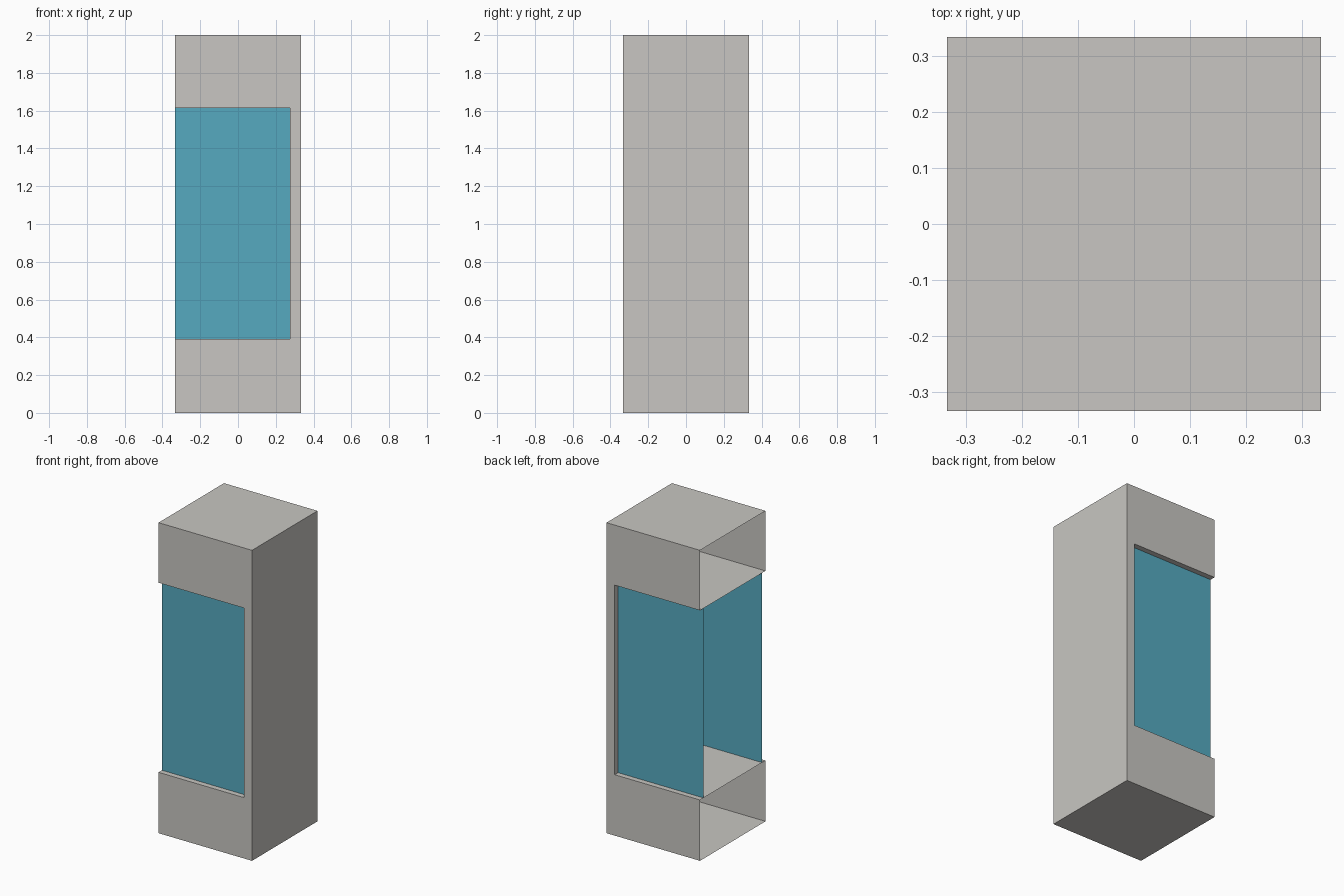
import bpy, bmesh

if "Cube" in bpy.data.objects:
    bpy.data.objects.remove(bpy.data.objects["Cube"])

H = 0.333                 # half width of the shell
TOP = 2.0
JAMB = 0.275              # closed side of the window opening
SILL, HEAD = 0.392, 1.613 # opening heights
RECESS = 0.035            # glass set-back


def material(name, rgb):
    m = bpy.data.materials.new(name)
    m.diffuse_color = (*rgb, 1.0)
    m.use_nodes = True
    m.node_tree.nodes["Principled BSDF"].inputs["Base Color"].default_value = m.diffuse_color
    return m


CONCRETE = material("warm_grey", (0.578, 0.565, 0.539))
GLASS = material("teal_glass", (0.093, 0.402, 0.527))


def sheet_object(name, quads, mat):
    """Join quads into one welded mesh of flat sheets."""
    bm = bmesh.new()
    for q in quads:
        bm.faces.new([bm.verts.new(p) for p in q])
    bmesh.ops.remove_doubles(bm, verts=bm.verts, dist=1e-5)
    me = bpy.data.meshes.new(name)
    bm.to_mesh(me)
    bm.free()
    me.materials.append(mat)
    ob = bpy.data.objects.new(name, me)
    bpy.context.collection.objects.link(ob)
    return ob


def wall_quad(x0, x1, z0, z1, y, side):
    """Vertical quad facing the given y side."""
    q = [(x0, y, z0), (x1, y, z0), (x1, y, z1), (x0, y, z1)]
    return q if side < 0 else q[::-1]


# Front and back walls: grid of cells with the window cell left out
for name, side in (("front", -1), ("back", 1)):
    xs, zs = (-H, JAMB, H), (0, SILL, HEAD, TOP)
    cells = [wall_quad(xs[i], xs[i + 1], zs[k], zs[k + 1], side * H, side)
             for i in range(2) for k in range(3) if (i, k) != (0, 1)]
    sheet_object(name + "_wall", cells, CONCRETE)
    # recessed window pane
    pane = wall_quad(-H, JAMB, SILL, HEAD, side * (H - RECESS), side)
    sheet_object(name + "_window", [pane], GLASS)


def level_quad(x1, z, up):
    q = [(-H, -H, z), (x1, -H, z), (x1, H, z), (-H, H, z)]
    return q if up else q[::-1]


def side_quad(x, z0, z1, right):
    q = [(x, -H, z0), (x, H, z0), (x, H, z1), (x, -H, z1)]
    return q if right else q[::-1]


# Outer shell: roof, base and the closed right side (left side stays open)
sheet_object("roof", [level_quad(H, TOP, True)], CONCRETE)
sheet_object("base", [level_quad(H, 0, False)], CONCRETE)
sheet_object("side_wall", [side_quad(H, 0, TOP, True)], CONCRETE)

# Lining of the opening: floor, ceiling and jamb running front to back
sheet_object("opening_lining", [
    level_quad(JAMB, SILL, True),
    level_quad(JAMB, HEAD, False),
    side_quad(JAMB, SILL, HEAD, False),
], CONCRETE)
